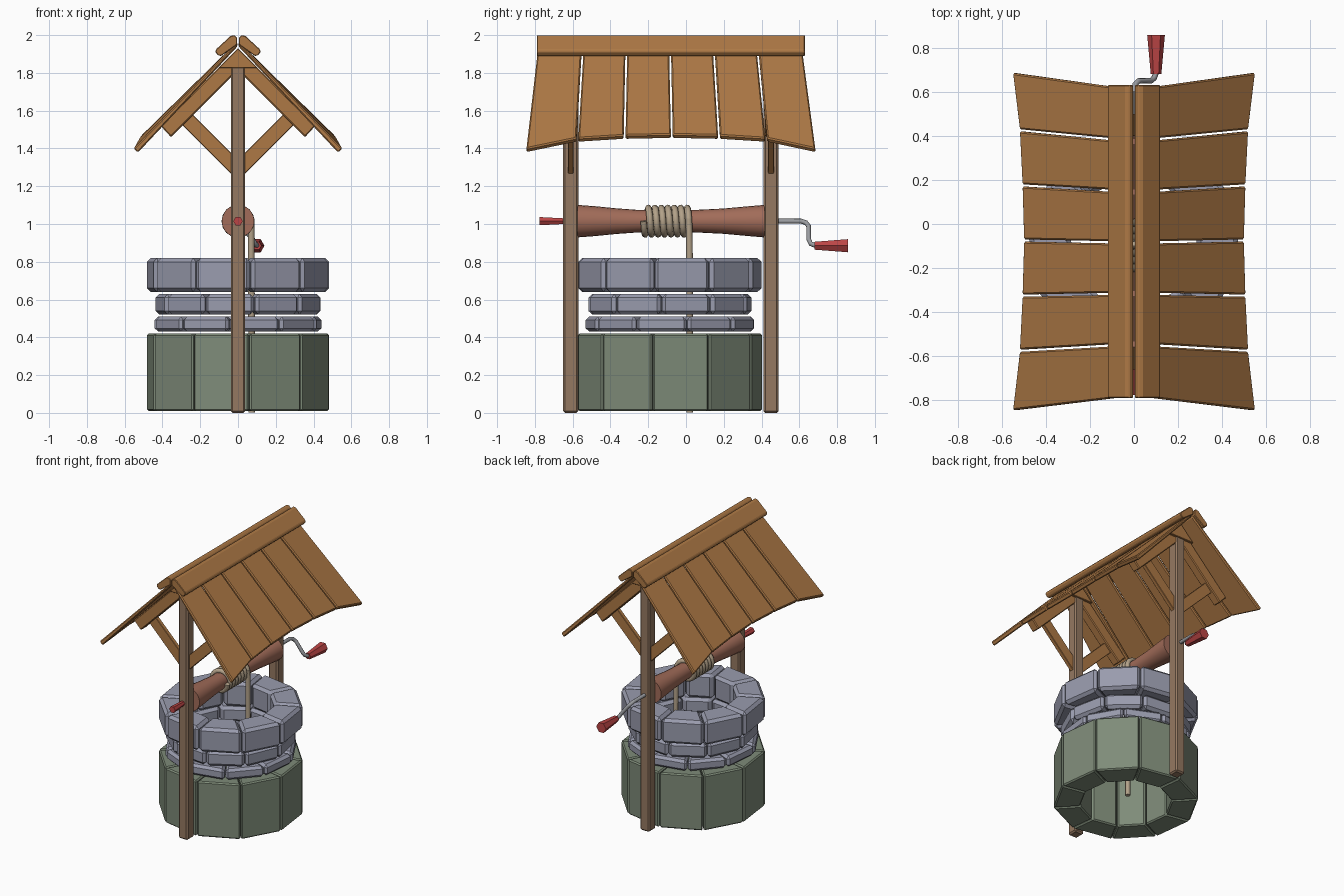
import bpy, bmesh, math
from mathutils import Vector

if "Cube" in bpy.data.objects:
    bpy.data.objects.remove(bpy.data.objects["Cube"])

CY = -0.085          # well axis in y
POSTS = {"front": -0.61, "back": 0.45}


def mat(name, r, g, b):
    m = bpy.data.materials.new(name)
    m.diffuse_color = (r, g, b, 1)
    m.use_nodes = True
    m.node_tree.nodes["Principled BSDF"].inputs["Base Color"].default_value = m.diffuse_color
    return m


STONE = mat("stone", 0.32, 0.33, 0.42)
MOSS = mat("mossy_stone", 0.21, 0.26, 0.19)
ROOF = mat("roof_wood", 0.42, 0.19, 0.06)
POST = mat("post_wood", 0.30, 0.19, 0.12)
DRUM = mat("drum_wood", 0.36, 0.15, 0.10)
ROPE = mat("rope", 0.45, 0.36, 0.25)
RED = mat("red_paint", 0.50, 0.06, 0.06)
IRON = mat("iron", 0.32, 0.33, 0.35)


def finish(name, bm, m, bevel=0.0, segs=1, smooth=False):
    bmesh.ops.recalc_face_normals(bm, faces=bm.faces)
    me = bpy.data.meshes.new(name)
    bm.to_mesh(me)
    bm.free()
    me.materials.append(m)
    ob = bpy.data.objects.new(name, me)
    bpy.context.collection.objects.link(ob)
    if bevel:
        b = ob.modifiers.new("bevel", "BEVEL")
        b.width, b.segments = bevel, segs
        b.limit_method = "ANGLE"
    if smooth:
        bpy.ops.object.select_all(action="DESELECT")
        bpy.context.view_layer.objects.active = ob
        ob.select_set(True)
        bpy.ops.object.shade_smooth_by_angle(angle=math.radians(40))
    return ob


def prism(bm, a, b):
    """Solid between two matching loops of points."""
    va, vb = [bm.verts.new(p) for p in a], [bm.verts.new(p) for p in b]
    bm.faces.new(va[::-1])
    bm.faces.new(vb)
    for i in range(len(a)):
        j = (i + 1) % len(a)
        bm.faces.new((va[i], va[j], vb[j], vb[i]))


def xz_part(name, pts, y, depth, m, bevel=0.006):
    """Front-view outline given thickness along y."""
    bm = bmesh.new()
    prism(bm, [(x, y - depth / 2, z) for x, z in pts],
          [(x, y + depth / 2, z) for x, z in pts])
    return finish(name, bm, m, bevel)


def block_ring(name, z0, z1, ro, ri, offset, m, bevel, n=10):
    """Ring of separate wedge stones."""
    bm = bmesh.new()
    for i in range(n):
        a0 = math.radians(offset + 360 / n * i)
        a1 = a0 + math.tau / n
        gap = 0.003
        loop = []
        for a, r, s in ((a0, ri, 1), (a0, ro, 1), (a1, ro, -1), (a1, ri, -1)):
            a += s * gap / r
            loop.append((r * math.cos(a), CY + r * math.sin(a)))
        prism(bm, [(x, y, z0) for x, y in loop], [(x, y, z1) for x, y in loop])
    finish(name, bm, m, bevel)


def lathe_y(name, prof, centre, m, n):
    """Revolve (y, radius) profile about a y-parallel axis."""
    bm = bmesh.new()
    rings = [[bm.verts.new((centre[0] + r * math.cos(math.tau * k / n), y,
                            centre[1] + r * math.sin(math.tau * k / n)))
              for k in range(n)] for y, r in prof]
    for a, b in zip(rings, rings[1:]):
        for k in range(n):
            j = (k + 1) % n
            bm.faces.new((a[k], a[j], b[j], b[k]))
    bm.faces.new(rings[0])
    bm.faces.new(rings[-1])
    finish(name, bm, m, smooth=n > 8)


def tube(name, pts, r, m, res=2):
    cu = bpy.data.curves.new(name, "CURVE")
    cu.dimensions = "3D"
    cu.bevel_depth, cu.bevel_resolution, cu.use_fill_caps = r, res, True
    sp = cu.splines.new("POLY")
    sp.points.add(len(pts) - 1)
    for p, c in zip(sp.points, pts):
        p.co = (*c, 1)
    cu.materials.append(m)
    ob = bpy.data.objects.new(name, cu)
    bpy.context.collection.objects.link(ob)
    bpy.ops.object.select_all(action="DESELECT")
    bpy.context.view_layer.objects.active = ob
    ob.select_set(True)
    bpy.ops.object.convert(target="MESH")
    bpy.ops.object.shade_smooth_by_angle(angle=math.radians(50))


# Stone courses
block_ring("base_blocks", 0.01, 0.42, 0.492, 0.31, 25, MOSS, 0.009)
block_ring("lower_course", 0.43, 0.51, 0.452, 0.31, 12, STONE, 0.018)
block_ring("middle_course", 0.52, 0.63, 0.443, 0.31, 30, STONE, 0.02)
block_ring("rim_course", 0.64, 0.82, 0.492, 0.295, 26, STONE, 0.02)

# Posts, caps, rafters and braces at both ends
for end, y in POSTS.items():
    xz_part(end + "_post", [(-.038, 0), (.038, 0), (.038, 1.86), (-.038, 1.86)],
            y, 0.08, POST, 0.01)
    xz_part(end + "_gable_cap", [(-.105, 1.825), (.105, 1.825), (0, 1.93)],
            y, 0.1, ROOF, 0.003)
    for s, side in ((-1, "left"), (1, "right")):
        raf = [(0, 1.93), (0, 1.815), (.355, 1.46), (.41, 1.52)]
        brace = [(.0, 1.23), (.31, 1.54), (.255, 1.595), (.0, 1.34)]
        xz_part(f"{end}_{side}_rafter", [(s * x, z) for x, z in raf], y, 0.065, ROOF)
        xz_part(f"{end}_{side}_brace", [(s * x, z) for x, z in brace], y, 0.03, ROOF, 0.003)

# Flared roof planks: ridge y, then eave (y, x, z) at every seam
RIDGE = [-.785, -.545, -.315, -.085, .145, .375, .615]
EAVE = [(-.85, .553, 1.40), (-.575, .522, 1.455), (-.325, .51, 1.47), (-.075, .503, 1.475),
        (.175, .51, 1.47), (.425, .522, 1.455), (.69, .553, 1.40)]
for s, side in ((-1, "left"), (1, "right")):
    bm = bmesh.new()
    for i in range(6):
        g = 0.005
        (y0, x0, z0), (y1, x1, z1) = EAVE[i], EAVE[i + 1]
        top = [(0.005, RIDGE[i] + g, 1.965), (x0, y0 + g, z0),
               (x1, y1 - g, z1), (0.005, RIDGE[i + 1] - g, 1.965)]
        low = [(max(x - .022, 0.002), y, z - .024) for x, y, z in top]
        prism(bm, [(s * x, y, z) for x, y, z in low], [(s * x, y, z) for x, y, z in top])
    finish(side + "_roof_planks", bm, ROOF, 0.007)
    # Rounded ridge board
    pts = [(.004, 1.95), (.004, 1.985), (.02, 2.0), (.04, 1.995), (.116, 1.925),
           (.12, 1.91), (.105, 1.892), (.088, 1.89)]
    xz_part(side + "_ridge_board", [(s * x, z) for x, z in pts], -0.08, 1.42, ROOF, 0.004)

# Waisted winding drum
lathe_y("drum", [(-.575, .086), (-.48, .079), (-.37, .068), (-.26, .06), (-.08, .058),
                 (.06, .06), (.2, .067), (.32, .078), (.415, .086)], (0, 1.015), DRUM, 20)

# Rope coiled round the drum, then hanging into the well
turns, step = 7, 16
coil = []
for k in range(turns * step + 1):
    a = math.tau * k / step
    coil.append((.07 * math.cos(a), -.225 + .24 * k / (turns * step),
                 1.015 - .07 * math.sin(a)))
tube("rope_coil", coil, 0.0175, ROPE)
tube("hanging_rope", [(.07, .015, 1.03), (.07, .018, .9), (.072, .02, .45), (.072, .02, .002)],
     0.0175, ROPE)

# Front peg
lathe_y("front_peg", [(-.775, .025), (-.64, .017)], (0, 1.015), RED, 6)

# Crank rod and handle
tube("crank_rod", [(0, .40, 1.015), (0, .61, 1.015), (.006, .635, 1.007), (.022, .65, .988),
                   (.078, .65, .918), (.09, .66, .896), (.1, .685, .886), (.1, .72, .885)],
     0.013, IRON)
lathe_y("crank_handle", [(.68, .024), (.857, .04)], (.1, .885), RED, 6)
